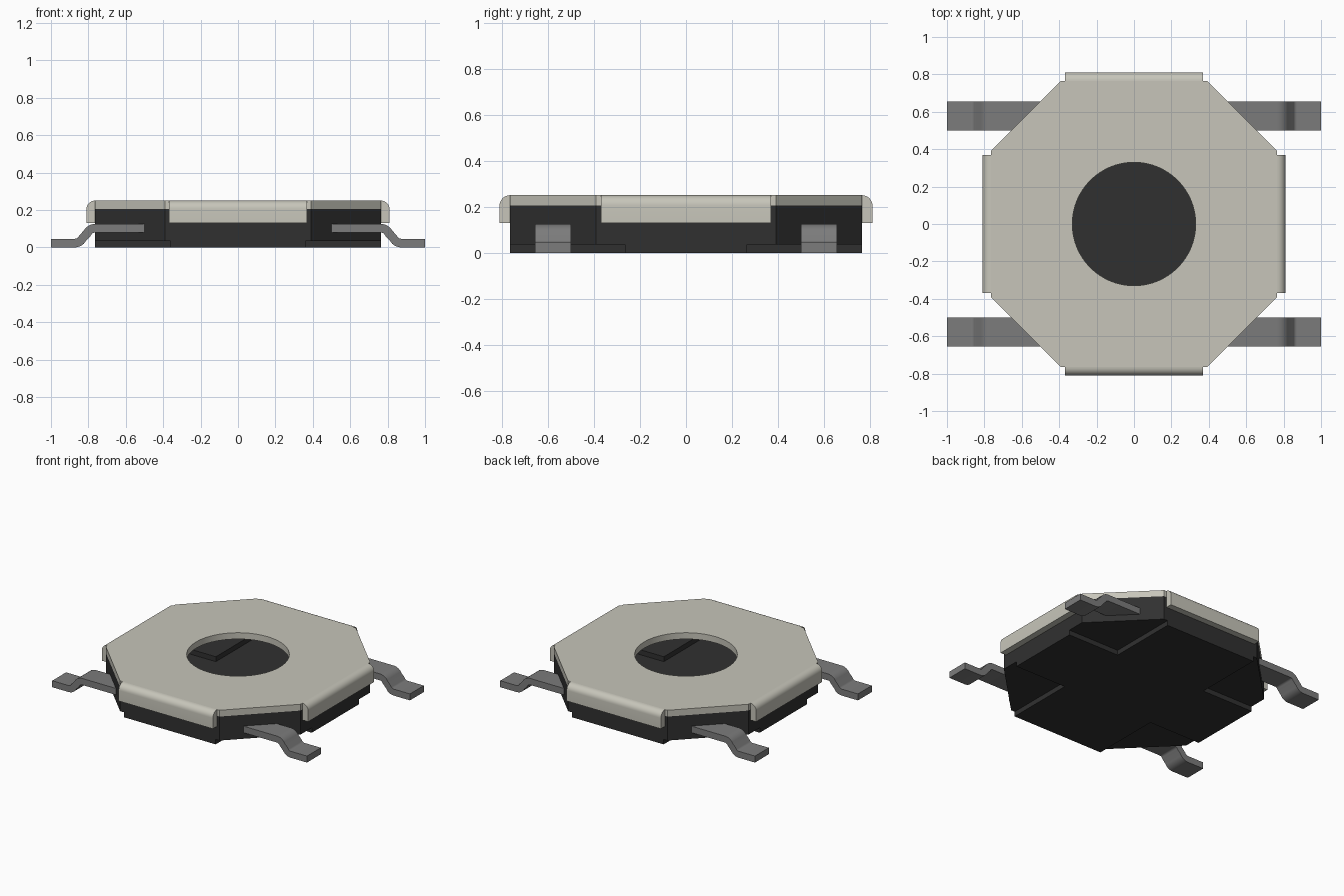
import bpy, bmesh, math
from mathutils import Matrix, Vector

cube = bpy.data.objects.get("Cube")
if cube:
    bpy.data.objects.remove(cube, do_unlink=True)


def material(name, rgb):
    m = bpy.data.materials.new(name)
    m.use_nodes = True
    m.diffuse_color = (*rgb, 1)
    m.node_tree.nodes["Principled BSDF"].inputs["Base Color"].default_value = (*rgb, 1)
    return m


STEEL = material("pale steel", (0.57, 0.56, 0.49))
PLASTIC = material("black plastic", (0.03, 0.03, 0.03))
METAL = material("grey lead metal", (0.20, 0.20, 0.20))


def prism(name, points, depth, mat, matrix=Matrix()):
    """Extrude a closed 2D outline along local z, then place it by matrix."""
    bm = bmesh.new()
    face = bm.faces.new([bm.verts.new((x, y, 0)) for x, y in points])
    ext = bmesh.ops.extrude_face_region(bm, geom=[face])
    bmesh.ops.translate(bm, vec=(0, 0, depth),
                        verts=[g for g in ext["geom"] if isinstance(g, bmesh.types.BMVert)])
    bm.transform(matrix)
    bmesh.ops.recalc_face_normals(bm, faces=bm.faces[:])
    me = bpy.data.meshes.new(name)
    bm.to_mesh(me)
    bm.free()
    me.materials.append(mat)
    ob = bpy.data.objects.new(name, me)
    bpy.context.collection.objects.link(ob)
    return ob


def activate(ob):
    bpy.ops.object.select_all(action="DESELECT")
    ob.select_set(True)
    bpy.context.view_layer.objects.active = ob


def smooth(ob):
    activate(ob)
    bpy.ops.object.shade_smooth_by_angle(angle=math.radians(35))


def cut(ob, cutter):
    activate(ob)
    mod = ob.modifiers.new("cut", "BOOLEAN")
    mod.operation, mod.solver, mod.object = "DIFFERENCE", "EXACT", cutter
    bpy.ops.object.modifier_apply(modifier=mod.name)
    bpy.data.objects.remove(cutter, do_unlink=True)


def arc(cx, cy, r, a0, a1, n):
    return [(cx + r * math.cos(math.radians(a0 + (a1 - a0) * i / n)),
             cy + r * math.sin(math.radians(a0 + (a1 - a0) * i / n))) for i in range(n + 1)]


A, B = 0.765, 0.39             # octagon half width and half side
TOP, SEAM = 0.25, 0.205        # cover top and underside
octagon = [(A, -B), (A, B), (B, A), (-B, A), (-A, B), (-A, -B), (-B, -A), (B, -A)]

# Hollow base tray with a shallow step under each corner
base = prism("base_tray", octagon, SEAM, PLASTIC)
for sx in (-1, 1):
    for sy in (-1, 1):
        x0, y0 = 0.36 * sx, 0.265 * sy
        box = [(x0, y0), (sx, y0), (sx, sy), (x0, sy)]
        cut(base, prism("step_cutter", box, 0.085, PLASTIC, Matrix.Translation((0, 0, -0.05))))
bm = bmesh.new()
bm.from_mesh(base.data)
lid = [f for f in bm.faces if f.normal.z > 0.9 and f.calc_center_median().z > SEAM - 0.01]
bmesh.ops.delete(bm, geom=lid, context="FACES")
bm.to_mesh(base.data)
bm.free()
wall = base.modifiers.new("wall", "SOLIDIFY")
wall.thickness, wall.offset = 0.004, -1

# Cover plate with the round opening
cover = prism("cover_plate", octagon, TOP - SEAM, STEEL, Matrix.Translation((0, 0, SEAM)))
cut(cover, prism("hole_cutter", arc(0, 0, 0.33, 0, 354.375, 63), 0.2, STEEL,
                 Matrix.Translation((0, 0, 0.15))))
smooth(cover)

# Folded flanges: profile in (outward, up), swept along each side
R = 0.045
flange = [(A, 0.13), (A + R, 0.13)] + arc(A, TOP - R, R, 0, 90, 8)
stand = Matrix(((1, 0, 0, 0), (0, 0, -1, 0.37), (0, 1, 0, 0), (0, 0, 0, 1)))
for i, side in enumerate(("left", "back", "right", "front")):
    smooth(prism(side + "_flange", flange, 0.74, STEEL,
                 Matrix.Rotation(i * math.pi / 2, 4, "Z") @ stand))

# Gull-wing leads: centre line in (x, z), thickened along its normals
T = 0.046
path = ([(0.5, 0.102)] + arc(0.765, 0.057, 0.045, 90, 25, 6)
        + arc(0.872, 0.068, 0.045, 205, 270, 6) + [(1.0, 0.023)])
upper, lower = [], []
for i, p in enumerate(path):
    a, b = Vector(path[max(i - 1, 0)]), Vector(path[min(i + 1, len(path) - 1)])
    t = (b - a).normalized()
    n = Vector((-t.y, t.x)) * T / 2
    if i in (1, len(path) - 2):
        n = Vector((0, T / 2))
    upper.append(tuple(Vector(p) + n))
    lower.append(tuple(Vector(p) - n))
outline = upper + lower[::-1]
for xn, sx in (("left", 1), ("right", -1)):
    for yn, y_max in (("back", 0.655), ("front", -0.5)):
        place = Matrix.Diagonal((sx, 1, 1, 1)) @ Matrix(
            ((1, 0, 0, 0), (0, 0, -1, y_max), (0, 1, 0, 0), (0, 0, 0, 1)))
        smooth(prism(f"{yn}_{xn}_lead", outline, 0.155, METAL, place))
